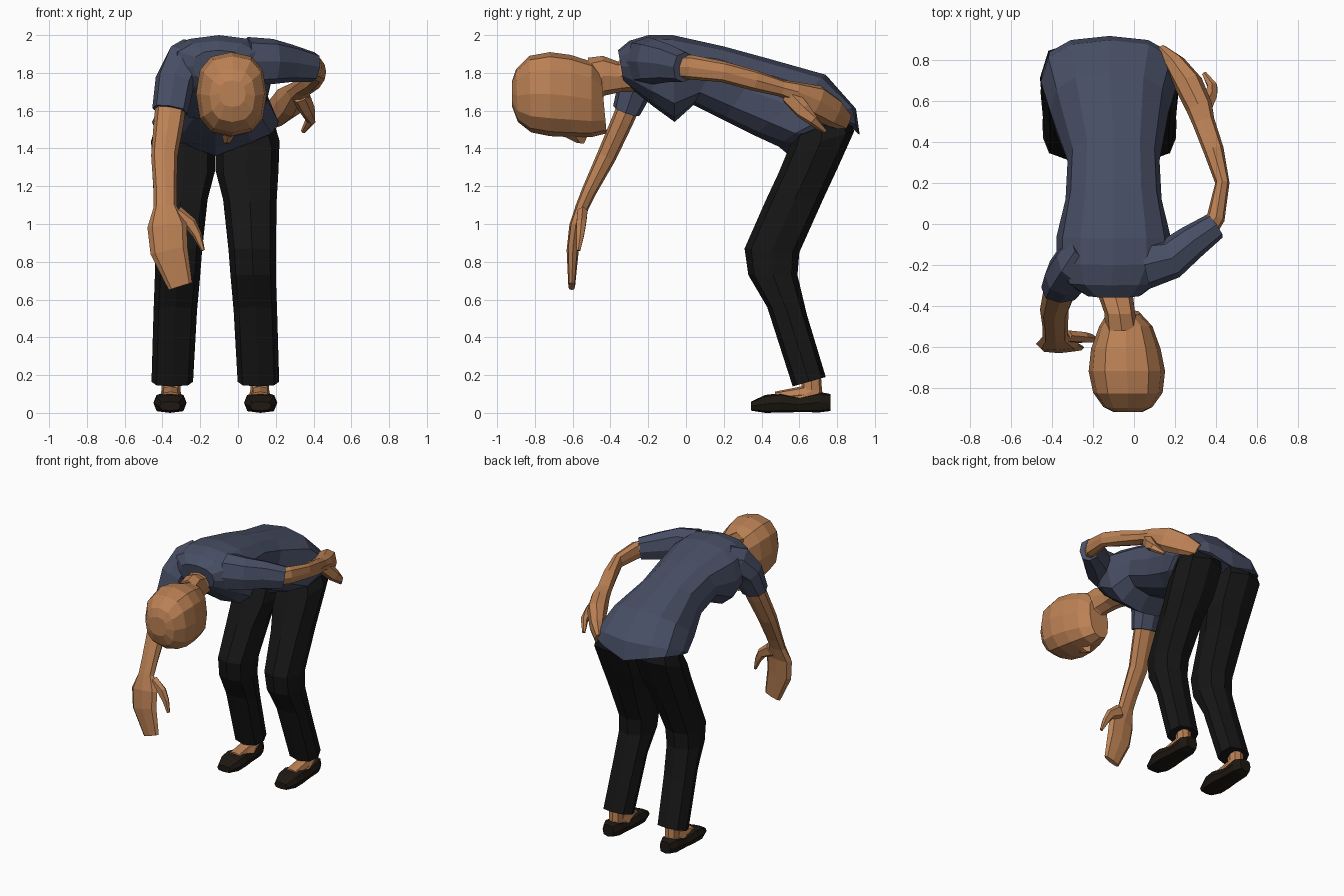
import bpy, bmesh
from math import cos, sin, pi
from mathutils import Vector as V

def mat(name, rgb):
    m = bpy.data.materials.new(name)
    m.diffuse_color = (*rgb, 1)
    return m

SKIN = mat("skin", (0.50, 0.22, 0.09))
SHIRT = mat("shirt_cloth", (0.065, 0.078, 0.13))
PANTS = mat("trouser_cloth", (0.008, 0.008, 0.008))
SHOE = mat("shoe_leather", (0.013, 0.009, 0.006))

def skin_rings(name, rings, material, n=8, power=0.8):
    """Loft flat-shaded superellipse rings given as (centre, u, v, lift)."""
    bm = bmesh.new()
    loops = []
    for c, u, v, lift in rings:
        loop = []
        for i in range(n):
            a = 2 * pi * i / n
            k, s = round(cos(a), 6), round(sin(a), 6)
            k = abs(k) ** power * (1 if k > 0 else -1)
            s = abs(s) ** power * (1 if s > 0 else -1)
            loop.append(bm.verts.new(c + u * k + v * s + V((0, 0, lift * abs(k)))))
        loops.append(loop)
    for p, q in zip(loops, loops[1:]):
        for i in range(n):
            j = (i + 1) % n
            bm.faces.new((p[i], p[j], q[j], q[i]))
    bm.faces.new(loops[0])
    bm.faces.new(loops[-1])
    bmesh.ops.recalc_face_normals(bm, faces=bm.faces)
    me = bpy.data.meshes.new(name)
    bm.to_mesh(me)
    bm.free()
    me.materials.append(material)
    ob = bpy.data.objects.new(name, me)
    bpy.context.collection.objects.link(ob)
    return ob

def body(name, secs, material, n=8, power=0.8):
    """Sections: centre x, half width, one profile point (y, z), the opposite one, optional lift."""
    rings = []
    for x, w, y1, z1, y2, z2, *lift in secs:
        a, b = V((x, y1, z1)), V((x, y2, z2))
        rings.append(((a + b) / 2, V((w, 0, 0)), (a - b) / 2, lift[0] if lift else 0))
    return skin_rings(name, rings, material, n, power)

def limb(name, pts, ref, material, n=8, power=0.8):
    """Points: x, y, z, half size along ref, half size across."""
    ps = [V(p[:3]) for p in pts]
    rings = []
    for i, p in enumerate(pts):
        t = (ps[min(i + 1, len(ps) - 1)] - ps[max(i - 1, 0)]).normalized()
        u = (V(ref) - t * t.dot(V(ref))).normalized()
        rings.append((ps[i], u * p[3], t.cross(u) * p[4], 0))
    return skin_rings(name, rings, material, n, power)

# Shirt body, hem to collar
body("shirt", [
    (-.12, .33, .92, 1.47, .55, 1.36, .11),
    (-.12, .335, .90, 1.61, .49, 1.41, .03),
    (-.12, .29, .74, 1.79, .36, 1.47),
    (-.10, .225, .42, 1.88, .20, 1.55),
    (-.10, .235, .20, 1.94, .04, 1.63),
    (-.10, .28, -.07, 2.0, -.06, 1.54),
    (-.10, .28, -.20, 2.0, -.17, 1.62),
    (-.11, .23, -.30, 1.97, -.27, 1.70),
    (-.10, .14, -.36, 1.92, -.33, 1.75)], SHIRT, 12)

# Neck and head, face turned down
body("neck", [
    (-.11, .11, -.28, 1.92, -.27, 1.70),
    (-.09, .085, -.36, 1.86, -.34, 1.70),
    (-.07, .075, -.44, 1.89, -.43, 1.68),
    (-.06, .08, -.52, 1.88, -.52, 1.60)], SKIN)
body("head", [
    (-.05, .08, -.45, 1.80, -.42, 1.48),
    (-.04, .13, -.50, 1.86, -.50, 1.46),
    (-.04, .17, -.61, 1.895, -.61, 1.46),
    (-.035, .187, -.72, 1.91, -.72, 1.465),
    (-.03, .17, -.83, 1.89, -.82, 1.485),
    (-.03, .12, -.90, 1.82, -.89, 1.54),
    (-.03, .07, -.92, 1.76, -.92, 1.62)], SKIN, 12)
body("nose", [
    (-.05, .035, -.52, 1.47, -.66, 1.47),
    (-.06, .015, -.54, 1.425, -.58, 1.43)], SKIN, 4, 1)

# Legs, ankles and shoes, mirrored about the hip centre
for side, s in (("left", 1), ("right", -1)):
    def X(d):
        return -.12 + s * d
    body(side + "_trouser_leg", [
        (X(.16), .15, .86, 1.60, .58, 1.48),
        (X(.17), .17, .89, 1.49, .54, 1.39),
        (X(.168), .166, .80, 1.29, .49, 1.27),
        (X(.183), .142, .73, 1.14, .42, 1.12),
        (X(.195), .125, .60, .85, .31, .87),
        (X(.20), .12, .59, .73, .33, .73),
        (X(.212), .115, .64, .52, .43, .56),
        (X(.228), .11, .74, .19, .565, .14)], PANTS)
    body(side + "_ankle", [
        (X(.235), .05, .71, .26, .62, .24),
        (X(.235), .05, .72, .12, .61, .12),
        (X(.235), .06, .73, .06, .48, .09)], SKIN)
    body(side + "_instep", [
        (X(.237), .05, .66, .15, .66, .05),
        (X(.237), .05, .47, .112, .47, .05)], SKIN)
    body(side + "_shoe", [
        (X(.24), .045, .765, .10, .765, .01),
        (X(.24), .07, .71, .11, .71, .003),
        (X(.24), .075, .60, .085, .60, .004),
        (X(.24), .088, .50, .105, .50, .002),
        (X(.24), .085, .42, .095, .42, .0),
        (X(.24), .055, .345, .06, .345, .012)], SHOE, 8, .6)

# Hanging arm
DOWN = (1, 0, 0)
limb("right_sleeve", [
    (-.22, -.15, 1.87, .13, .11), (-.28, -.20, 1.84, .12, .12),
    (-.335, -.26, 1.75, .105, .10), (-.36, -.315, 1.60, .095, .075)], DOWN, SHIRT)
limb("right_arm", [
    (-.35, -.28, 1.68, .08, .06), (-.365, -.335, 1.55, .08, .058),
    (-.39, -.42, 1.36, .07, .052), (-.385, -.51, 1.18, .062, .04),
    (-.385, -.55, 1.09, .062, .035), (-.375, -.585, .99, .105, .033),
    (-.365, -.60, .86, .10, .032), (-.305, -.605, .67, .065, .018)], DOWN, SKIN)
limb("right_thumb", [
    (-.33, -.55, 1.05, .05, .03), (-.25, -.555, 1.0, .035, .028),
    (-.215, -.56, .94, .025, .022), (-.185, -.57, .86, .01, .012)], DOWN, SKIN, 6)

# Arm folded back to the hip
UP = (0, 0, 1)
limb("left_sleeve", [
    (.05, -.20, 1.86, .13, .12), (.18, -.17, 1.86, .12, .10),
    (.28, -.09, 1.85, .10, .085), (.395, -.01, 1.83, .08, .068)], UP, SHIRT)
limb("left_arm", [
    (.34, -.06, 1.835, .06, .05), (.40, .03, 1.83, .065, .045),
    (.432, .20, 1.805, .055, .035), (.39, .36, 1.76, .055, .05),
    (.34, .50, 1.72, .045, .055), (.32, .57, 1.70, .055, .065),
    (.27, .68, 1.65, .09, .07), (.205, .78, 1.59, .08, .05),
    (.14, .85, 1.54, .05, .025)], UP, SKIN)
limb("left_thumb", [
    (.33, .55, 1.68, .05, .045), (.37, .62, 1.60, .045, .035),
    (.385, .67, 1.55, .03, .025), (.345, .735, 1.49, .012, .012)], UP, SKIN, 6)
